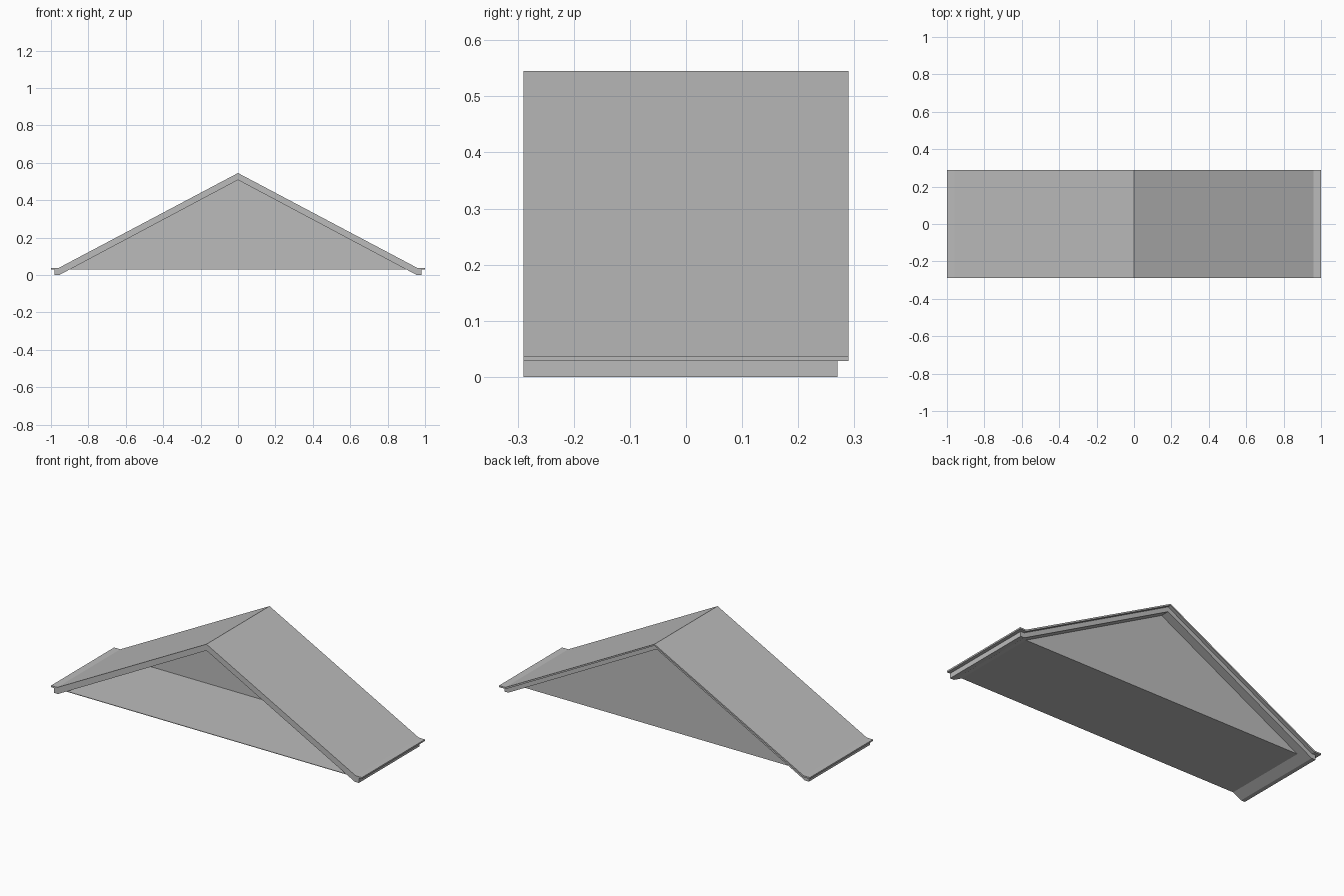
import bpy
import bmesh

cube = bpy.data.objects.get("Cube")
if cube:
    bpy.data.objects.remove(cube, do_unlink=True)

grey = bpy.data.materials.new("plain grey")
grey.use_nodes = True
grey.diffuse_color = (0.5, 0.5, 0.5, 1)
bsdf = next(n for n in grey.node_tree.nodes if n.type == "BSDF_PRINCIPLED")
bsdf.inputs["Base Color"].default_value = grey.diffuse_color

FRONT, ROOF_BACK, BEAM_BACK, WALL_Y = -0.29, 0.29, 0.27, 0.217
FLOOR_Z = 0.028


def mirrored(half):
    """Complete a path running from the +x eave to the ridge."""
    return half + [(-x, z) for x, z in reversed(half[:-1])]


def extrude_band(name, upper, lower, y0, y1):
    """Solid between two xz paths, extruded along y."""
    bm = bmesh.new()
    top = [bm.verts.new((x, y0, z)) for x, z in upper]
    low = [bm.verts.new((x, y0, z)) for x, z in lower]
    faces = [bm.faces.new((top[i], top[i + 1], low[i + 1], low[i]))
             for i in range(len(top) - 1)]
    finish(bm, name, faces, y1 - y0)


def finish(bm, name, faces, depth):
    """Extrude the profile faces and make them into an object."""
    geom = bmesh.ops.extrude_face_region(bm, geom=faces, use_keep_orig=True)["geom"]
    verts = [g for g in geom if isinstance(g, bmesh.types.BMVert)]
    bmesh.ops.translate(bm, verts=verts, vec=(0, depth, 0))
    bmesh.ops.recalc_face_normals(bm, faces=bm.faces)
    mesh = bpy.data.meshes.new(name)
    bm.to_mesh(mesh)
    bm.free()
    mesh.materials.append(grey)
    bpy.context.collection.objects.link(bpy.data.objects.new(name, mesh))


def extrude_outline(name, outline, y0, y1):
    bm = bmesh.new()
    face = bm.faces.new([bm.verts.new((x, y0, z)) for x, z in outline])
    finish(bm, name, [face], y1 - y0)


# Thin roof covering with flat eaves
extrude_band("roof_sheet",
             mirrored([(1, 0.037), (0.96, 0.037), (0, 0.545)]),
             mirrored([(1, 0.028), (0.957, 0.028), (0, 0.536)]),
             FRONT, ROOF_BACK)

# Deeper rafter layer beneath it, stopping short of the back edge
extrude_band("rafter_layer",
             mirrored([(0.98, 0.028), (0.957, 0.028), (0, 0.536)]),
             mirrored([(0.98, 0), (0.955, 0), (0, 0.508)]),
             FRONT, BEAM_BACK)

# Gable wall set in from the back, facing an open front
extrude_outline("gable_wall", [(-0.905, FLOOR_Z), (0.905, FLOOR_Z), (0, 0.51)],
                WALL_Y - 0.002, WALL_Y + 0.002)

# Ceiling panel closing the underside
extrude_outline("ceiling_panel",
                [(-0.905, FLOOR_Z), (0.905, FLOOR_Z),
                 (0.9, FLOOR_Z + 0.003), (-0.9, FLOOR_Z + 0.003)],
                FRONT, WALL_Y)
